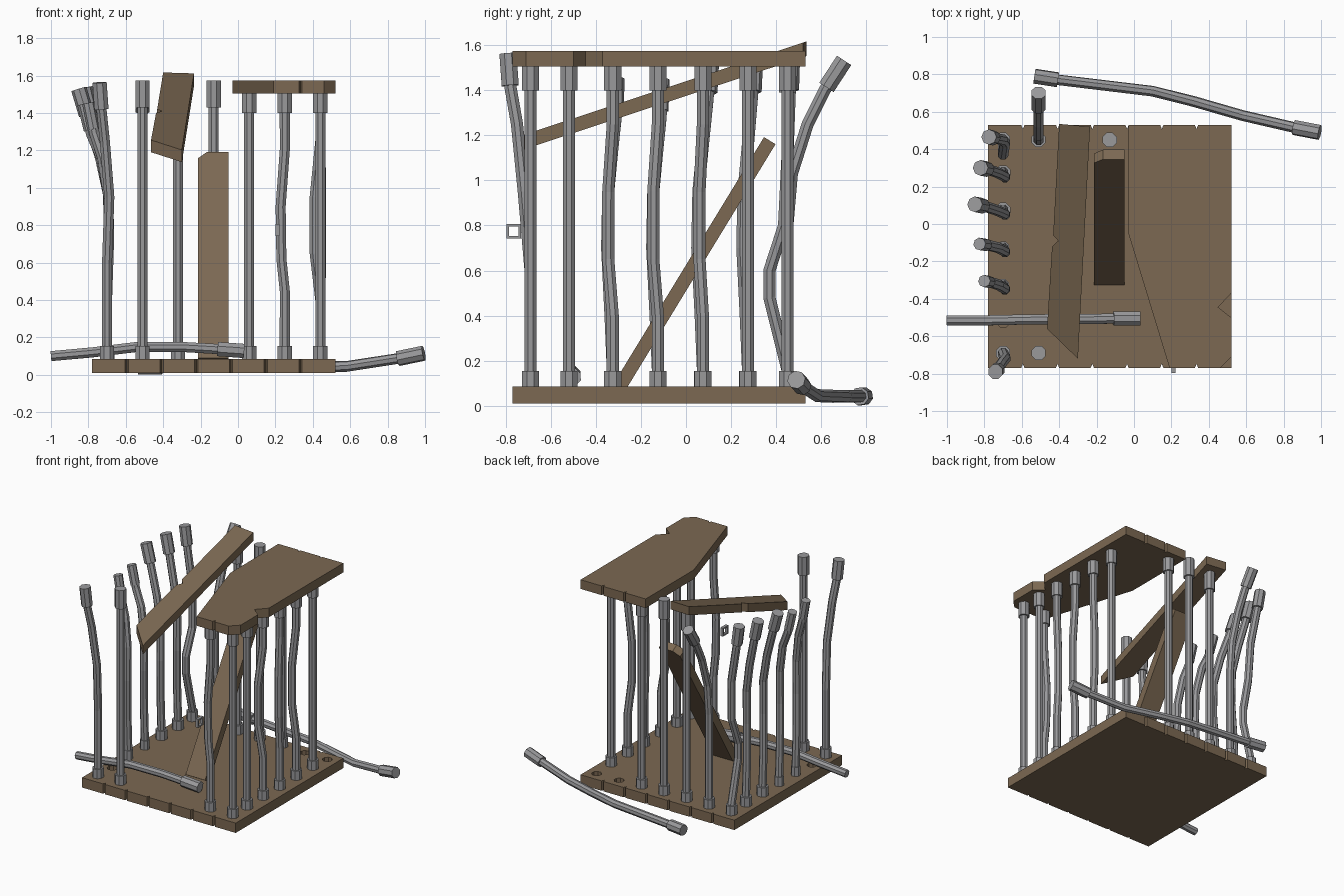
import bpy, bmesh, math
from mathutils import Vector

if "Cube" in bpy.data.objects:
    bpy.data.objects.remove(bpy.data.objects["Cube"])

wood = bpy.data.materials.new("wood")
wood.diffuse_color = (0.20, 0.14, 0.085, 1)
wood.use_nodes = True
wood.node_tree.nodes["Principled BSDF"].inputs["Base Color"].default_value = wood.diffuse_color
metal = bpy.data.materials.new("iron")
metal.diffuse_color = (0.32, 0.32, 0.33, 1)
metal.use_nodes = True
metal.node_tree.nodes["Principled BSDF"].inputs["Base Color"].default_value = metal.diffuse_color
SIDES = 8


def finish(bm, name, mat):
    bmesh.ops.recalc_face_normals(bm, faces=bm.faces)
    me = bpy.data.meshes.new(name)
    bm.to_mesh(me)
    bm.free()
    ob = bpy.data.objects.new(name, me)
    bpy.context.collection.objects.link(ob)
    me.materials.append(mat)
    return ob


def add_tube(bm, pts, r):
    """Capped eight-sided tube following a path."""
    pts = [Vector(p) for p in pts]
    rings = []
    for i, p in enumerate(pts):
        t = (pts[min(i + 1, len(pts) - 1)] - pts[max(i - 1, 0)]).normalized()
        q = Vector((0, 0, 1)).rotation_difference(t)
        ring = []
        for k in range(SIDES):
            a = 2 * math.pi * (k + 0.5) / SIDES
            ring.append(bm.verts.new(p + q @ Vector((r * math.cos(a), r * math.sin(a), 0))))
        rings.append(ring)
    for a, b in zip(rings, rings[1:]):
        for k in range(SIDES):
            j = (k + 1) % SIDES
            bm.faces.new((a[k], a[j], b[j], b[k]))
    bm.faces.new(rings[0])
    bm.faces.new(rings[-1])


def bar(name, pts, cap_start=0, cap_end=0.14, r=0.029, cap_r=0.041):
    """Iron bar with optional thick collars on its ends."""
    bm = bmesh.new()
    add_tube(bm, pts, r)
    for (a, b), length in ((pts[:2], cap_start), (pts[:-3:-1], cap_end)):
        if length:
            a, b = Vector(a), Vector(b)
            d = (b - a).normalized()
            add_tube(bm, [a - d * 0.003, a + d * length], cap_r)
    return finish(bm, name, metal)


def post(name, x, y, bends=(), top=(1.57, 0, 0), cap_r=0.041):
    """Upright bar; bends and top are (z, dx, dy)."""
    pts = [(x, y, 0.07), (x, y, 0.16)]
    pts += [(x + dx, y + dy, z) for z, dx, dy in (*bends, top)]
    return bar(name, pts, cap_start=0.085, cap_r=cap_r)


def prism(name, outline, z0, z1, slope=0):
    """Wooden board from an x-y outline, rising along y by slope."""
    bm = bmesh.new()
    lo = [bm.verts.new((x, y, z0 + slope * y)) for x, y in outline]
    hi = [bm.verts.new((x, y, z1 + slope * y)) for x, y in outline]
    bm.faces.new(lo)
    bm.faces.new(hi)
    n = len(outline)
    for i in range(n):
        j = (i + 1) % n
        bm.faces.new((lo[i], lo[j], hi[j], hi[i]))
    return finish(bm, name, wood)


def notches(y, depth, xs):
    """Small V cuts that mark the seams between boards."""
    return [p for x in xs for p in ((x - 0.009, y), (x, y + depth), (x + 0.009, y))]


# floor with seam notches and empty bar sockets
seams = [-0.78 + 1.3 * i / 7 for i in range(1, 7)]
floor = prism("floor", [(-0.78, -0.77), *notches(-0.77, 0.022, seams), (0.52, -0.77),
                        (0.52, 0.53), *notches(0.53, -0.022, seams)[::-1], (-0.78, 0.53)],
              0.01, 0.085)
bm = bmesh.new()
for x, y in ((-0.70, -0.52), (0.25, 0.45), (0.44, 0.45)):
    add_tube(bm, [(x, y, 0.03), (x, y, 0.2)], 0.036)
cutter = finish(bm, "socket_cutter", metal)
cutter.hide_render = True
cutter.hide_viewport = True
mod = floor.modifiers.new("sockets", "BOOLEAN")
mod.object = cutter
mod.solver = 'EXACT'

# remaining broken part of the roof
prism("broken_roof", [(-0.03, -0.05), (0.19, -0.77), *notches(-0.77, 0.022, seams[5:]),
                      (0.46, -0.77), (0.52, -0.71), (0.52, -0.50), (0.45, -0.445),
                      (0.52, -0.37), (0.52, 0.53),
                      *notches(0.53, -0.022, seams[4:])[::-1], (-0.03, 0.53)], 1.505, 1.575)

# fallen roof board
prism("fallen_roof_board", [(-0.465, -0.56), (-0.30, -0.72), (-0.235, 0.52), (-0.40, 0.535),
                            (-0.432, -0.06), (-0.405, -0.09), (-0.438, -0.12)],
      1.375, 1.44, 0.33)

# board leaning inside, outline drawn flat then tilted up
lean = prism("leaning_board", [(-0.215, 0), (-0.05, 0), (-0.05, 1.29), (-0.165, 1.29),
                               (-0.215, 1.25)], -0.03, 0.03)
lean.rotation_euler = (math.atan2(1.0, 0.61), 0, 0)
lean.location = (0, -0.30, 0.075)

# front bars, leaving the door opening
post("front_bar_1", -0.70, -0.69, [(0.6, 0, 0), (0.95, 0.012, -0.03), (1.25, -0.012, -0.06),
                                   (1.42, -0.03, -0.09)], (1.56, -0.04, -0.10))
post("front_bar_2", -0.51, -0.69)
post("front_bar_3", 0.25, -0.69, [(0.45, 0, 0), (0.62, -0.018, 0), (0.9, -0.022, 0),
                                  (1.2, 0, 0)], (1.54, 0, 0))
post("front_bar_4", 0.44, -0.69, top=(1.54, 0, 0))

# right side bars
for i, (y, dx, dy) in enumerate([(-0.52, 0, 0), (-0.325, -0.03, -0.02), (-0.125, 0.005, -0.02),
                                 (0.075, -0.025, -0.015), (0.275, 0, 0)]):
    bends = [(0.4, 0, 0), (0.65, dx, dy), (0.95, dx, dy), (1.25, 0, 0)] if dx else []
    post(f"right_bar_{i + 1}", 0.44, y, bends, (1.54, 0, 0))

# left side bars, bent outwards
left = [(-0.325, -0.10, 0.02, 1.45, 0.033), (-0.125, -0.125, 0.018, 1.445, 0.034),
        (0.075, -0.15, 0.03, 1.525, 0.042), (0.275, -0.12, 0.025, 1.53, 0.042)]
for i, (y, dx, dy, z, cap_r) in enumerate(left):
    post(f"left_bar_{i + 1}", -0.70, y,
         [(0.4, 0, -0.01), (0.7, 0.01, -0.025), (0.95, 0.008, -0.02),
          (1.16, dx * 0.25, 0), (z - 0.16, dx * 0.68, dy * 0.7)], (z, dx, dy), cap_r)

# back bars
post("back_bar_1", -0.70, 0.45, [(0.48, 0, -0.08), (0.6, 0, -0.08), (0.8, 0.01, -0.015),
                                 (1.1, 0, 0), (1.38, -0.05, 0.01)], (1.54, -0.075, 0.015))
post("back_bar_2", -0.51, 0.45, [(0.8, 0, 0), (1.03, 0, 0.02), (1.25, 0, 0.09),
                                 (1.40, 0, 0.165)], (1.53, 0, 0.25))
for i, (x, top) in enumerate([(-0.32, 1.53), (-0.13, 1.57), (0.06, 1.54)]):
    post(f"back_bar_{i + 3}", x, 0.45, top=(top, 0, 0))

# loose bars lying on the floor and behind the cage
bar("loose_bar_front", [(-1.0, -0.515, 0.10), (-0.78, -0.515, 0.12), (-0.55, -0.51, 0.148),
                        (-0.28, -0.508, 0.148), (-0.11, -0.506, 0.138),
                        (0.03, -0.505, 0.128)])
bar("loose_bar_back", [(-0.53, 0.79, 0.042), (-0.40, 0.77, 0.042), (0.10, 0.71, 0.042),
                       (0.32, 0.655, 0.042), (0.58, 0.58, 0.045), (0.86, 0.515, 0.088),
                       (0.99, 0.49, 0.115)], cap_start=0.125)

# square latch ring on the front
bm = bmesh.new()
rings = []
for x in (0.20, 0.222):
    rings += [[bm.verts.new((x, -0.765 + sy * h, 0.775 + sz * h))
               for sy, sz in ((-1, -1), (1, -1), (1, 1), (-1, 1))] for h in (0.032, 0.021)]
for a, b in ((0, 1), (2, 3), (0, 2), (1, 3)):
    for k in range(4):
        j = (k + 1) % 4
        bm.faces.new((rings[a][k], rings[a][j], rings[b][j], rings[b][k]))
finish(bm, "latch_ring", metal)
